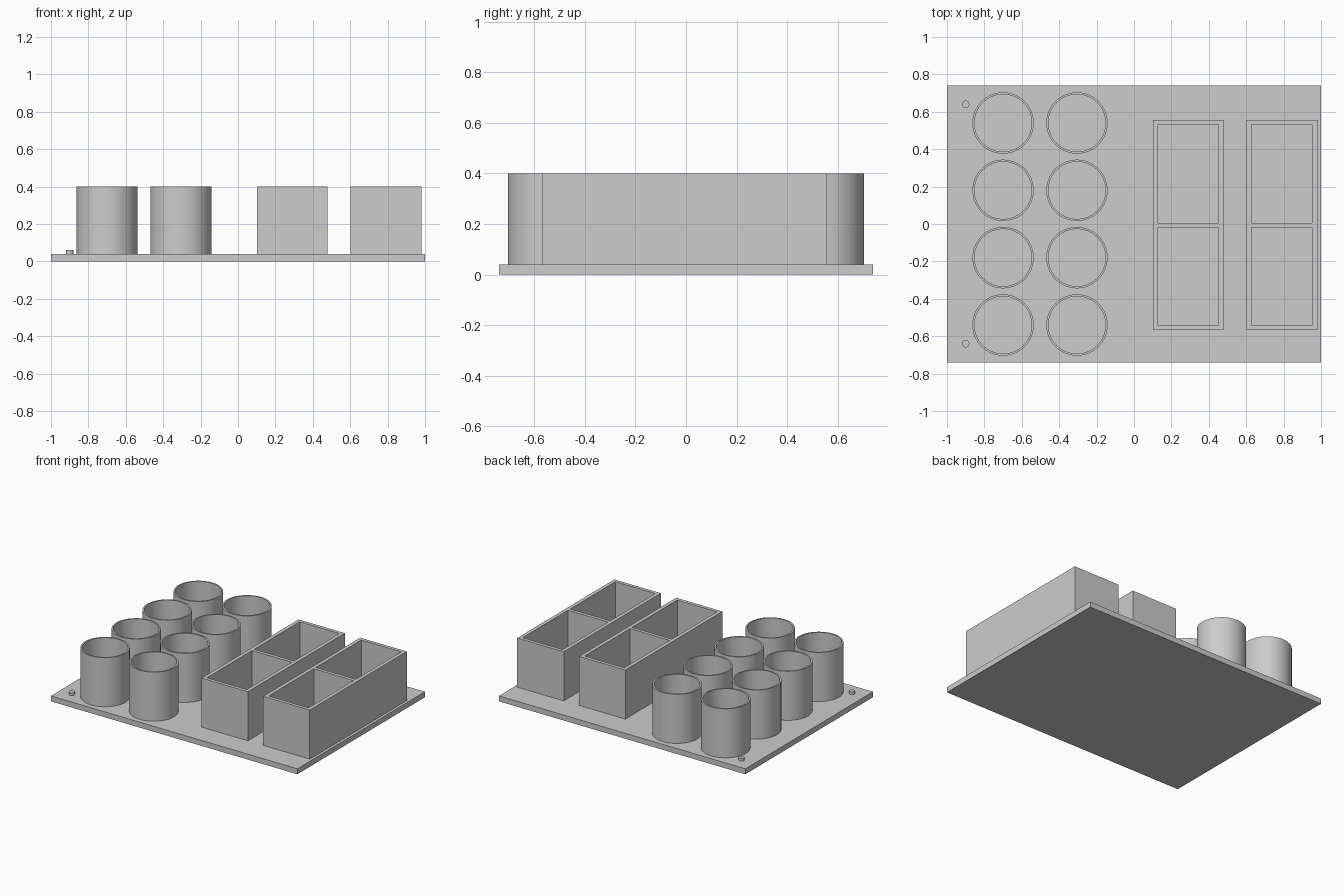
import bpy
import bmesh
import math
from mathutils import Vector

cube = bpy.data.objects.get("Cube")
if cube:
    bpy.data.objects.remove(cube, do_unlink=True)

grey = bpy.data.materials.new("plain grey")
grey.use_nodes = True
colour = (0.604, 0.604, 0.604, 1)
grey.diffuse_color = colour
grey.node_tree.nodes["Principled BSDF"].inputs["Base Color"].default_value = colour

PLATE_TOP = 0.04
RIM = 0.40
SUNK = 0.03  # walls start slightly inside the plate


def raise_profile(name, bm, height, location, smooth=False):
    """Extrude a flat profile upward and make it an object."""
    result = bmesh.ops.extrude_face_region(bm, geom=bm.faces[:])
    top = [v for v in result["geom"] if isinstance(v, bmesh.types.BMVert)]
    bmesh.ops.translate(bm, verts=top, vec=(0, 0, height))
    bmesh.ops.recalc_face_normals(bm, faces=bm.faces[:])
    mesh = bpy.data.meshes.new(name)
    bm.to_mesh(mesh)
    bm.free()
    mesh.materials.append(grey)
    obj = bpy.data.objects.new(name, mesh)
    obj.location = location
    bpy.context.collection.objects.link(obj)
    if smooth:
        bpy.ops.object.select_all(action='DESELECT')
        obj.select_set(True)
        bpy.context.view_layer.objects.active = obj
        bpy.ops.object.shade_smooth_by_angle(angle=math.radians(30))
    return obj


def cells(xs, ys, is_wall):
    """Flat grid of rectangles, keeping only the wall cells."""
    bm = bmesh.new()
    grid = [[bm.verts.new((x, y, 0)) for y in ys] for x in xs]
    for i in range(len(xs) - 1):
        for j in range(len(ys) - 1):
            if is_wall(i, j):
                bm.faces.new((grid[i][j], grid[i + 1][j],
                              grid[i + 1][j + 1], grid[i][j + 1]))
    loose = [v for v in bm.verts if not v.link_faces]
    bmesh.ops.delete(bm, geom=loose, context='VERTS')
    return bm


def ring(outer, inner, sides=64):
    """Flat ring."""
    bm = bmesh.new()
    loops = []
    for r in (outer, inner):
        loops.append([bm.verts.new((r * math.cos(a), r * math.sin(a), 0))
                      for a in (math.tau * k / sides for k in range(sides))])
    big, small = loops
    for k in range(sides):
        n = (k + 1) % sides
        bm.faces.new((big[k], big[n], small[n], small[k]))
    return bm


# Base plate
raise_profile("base_plate", cells((-1, 1), (-0.74, 0.74), lambda i, j: True),
              PLATE_TOP, (0, 0, 0))

# Two columns of round cups
for side, x in (("right", -0.70), ("left", -0.305)):
    for row in range(4):
        y = -0.54 + 0.36 * row
        raise_profile(f"{side}_cup_{row + 1}", ring(0.164, 0.153),
                      RIM - SUNK, (x, y, SUNK), smooth=True)

# Two long bins, each with two open compartments
bin_ys = (-0.568, -0.543, -0.02, 0.005, 0.532, 0.557)
for name, x0, x1 in (("inner_bin", 0.102, 0.478), ("outer_bin", 0.602, 0.98)):
    xs = (x0, x0 + 0.027, x1 - 0.027, x1)
    raise_profile(name, cells(xs, bin_ys, lambda i, j: i != 1 or j % 2 == 0),
                  RIM - SUNK, (0, 0, SUNK))

# Small round pegs at the corners
for name, y in (("front_peg", -0.64), ("back_peg", 0.64)):
    bm = bmesh.new()
    bmesh.ops.create_circle(bm, cap_ends=True, radius=0.02, segments=24)
    raise_profile(name, bm, 0.06 - SUNK, Vector((-0.90, y, SUNK)), smooth=True)
